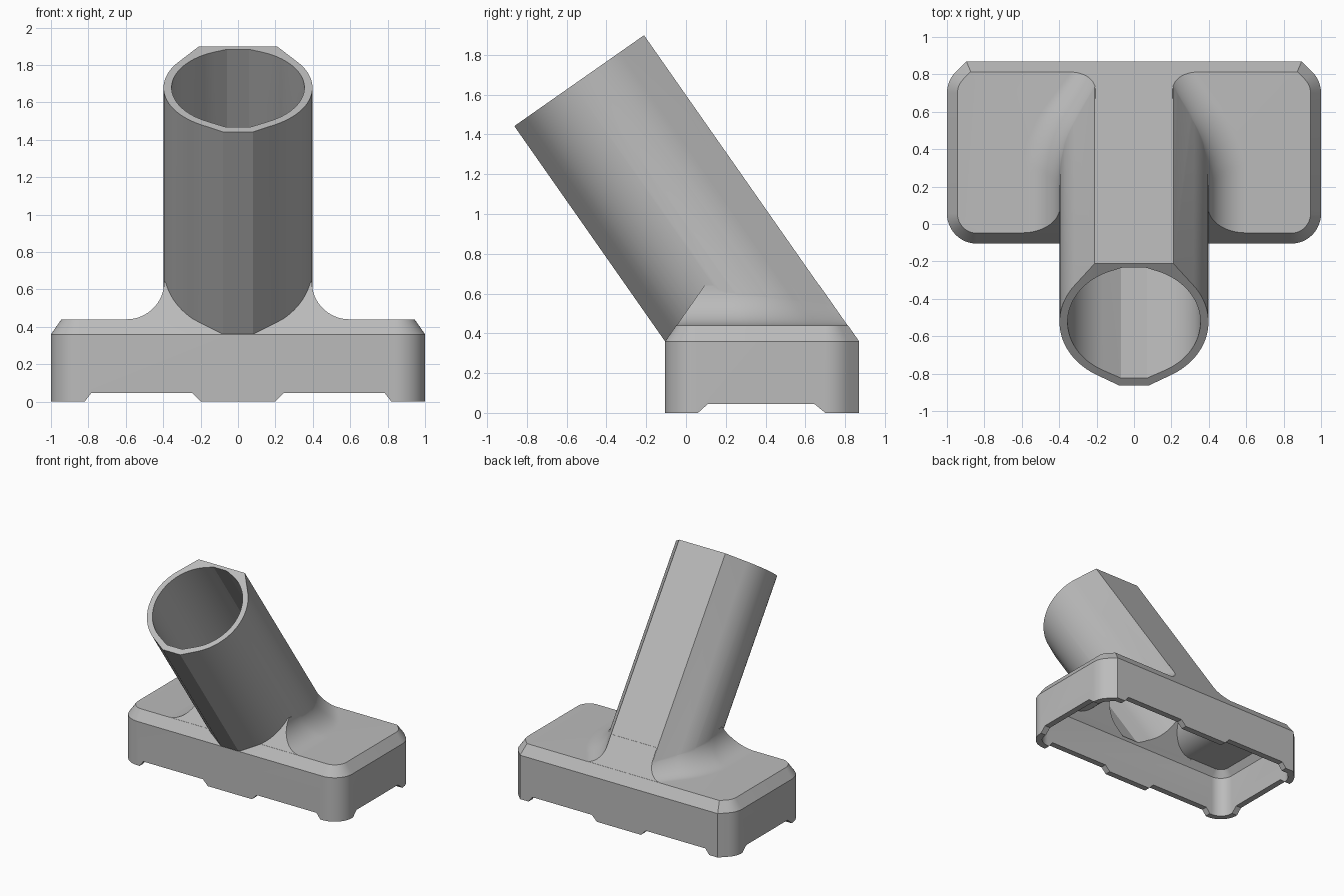
import bpy, bmesh, math
from mathutils import Vector

if "Cube" in bpy.data.objects:
    bpy.data.objects.remove(bpy.data.objects["Cube"])

TILT = math.radians(35)
AXIS = Vector((0, -math.sin(TILT), math.cos(TILT)))    # tube direction
ACROSS = Vector((0, math.cos(TILT), math.sin(TILT)))   # tube cross direction
END = Vector((0, -0.537, 1.67))                        # centre of the open end
SLOPE = math.tan(TILT)
FRONT, BACK, SHOULDER = -0.105, 0.87, 0.36
CENTRE = 0.015                                         # bore centre offset

grey = bpy.data.materials.new("light_grey")
grey.use_nodes = True
grey.diffuse_color = (0.5, 0.5, 0.5, 1)
grey.node_tree.nodes["Principled BSDF"].inputs["Base Color"].default_value = (0.5, 0.5, 0.5, 1)


def loft(name, rings):
    """Closed solid through rings with equal point counts."""
    bm = bmesh.new()
    loops = [[bm.verts.new(p) for p in ring] for ring in rings]
    n = len(loops[0])
    for low, high in zip(loops, loops[1:]):
        for i in range(n):
            j = (i + 1) % n
            bm.faces.new((low[i], low[j], high[j], high[i]))
    bm.faces.new(loops[0][::-1])
    bm.faces.new(loops[-1])
    bmesh.ops.recalc_face_normals(bm, faces=bm.faces[:])
    mesh = bpy.data.meshes.new(name)
    bm.to_mesh(mesh)
    bm.free()
    mesh.materials.append(grey)
    obj = bpy.data.objects.new(name, mesh)
    bpy.context.collection.objects.link(obj)
    return obj


def mirrored(half):
    """Complete a right-hand half outline with its mirror image."""
    return half + [(-x, y) for x, y in reversed(half)]


def base_ring(z, inset):
    """Rounded outline whose rear corners end in a 45 degree flat."""
    r, cx, cy = 0.16, 0.84, 0.70
    q, steps = r - inset, 12
    half = []
    for i in range(steps + 1):
        a = -math.pi / 2 * (1 - i / steps)
        half.append((cx + q * math.cos(a), FRONT + r + q * math.sin(a)))
    for i in range(steps // 2 + 1):
        a = math.pi / 2 * i / steps
        half.append((cx + q * math.cos(a), cy + q * math.sin(a)))
    top = BACK - inset
    half.append((cx + q * math.sqrt(2) - (top - cy), top))
    return [Vector((x, y, z)) for x, y in mirrored(half)]


def tube_half(r, low, high, steps=48):
    """Half section: circle with tangent flats to a lower and an upper land."""
    def tangent(p):
        return math.atan2(p[1], p[0]), math.acos(r / math.hypot(*p))
    (a, da), (b, db) = tangent(low), tangent(high)
    start, stop = a + da, b - db
    pts = [low]
    for i in range(steps + 1):
        t = start + (stop - start) * i / steps
        pts.append((r * math.cos(t), r * math.sin(t)))
    pts.append(high)
    return [(u, v + CENTRE) for u, v in pts]


def tube(name, half, bottom, extra):
    """Section swept along the axis, cut level at the bottom."""
    top = [END + Vector((u, 0, 0)) + ACROSS * v + AXIS * extra for u, v in mirrored(half)]
    low = [p + AXIS * ((bottom - p.z) / AXIS.z) for p in top]
    return loft(name, [low, top])


def half_width(half, r, v):
    if v <= CENTRE:
        return r
    for (u0, v0), (u1, v1) in zip(half, half[1:]):
        if v0 <= v <= v1 and v1 > CENTRE:
            return u0 + (u1 - u0) * (v - v0) / (v1 - v0)
    return half[-1][0]


def flare(name, half, r, z0, radius, inset, rows=32, levels=16):
    """Concave blend from the tube sides to the base top."""
    heights = [-0.01] + [radius * (1 - math.cos(math.pi / 2 * i / levels)) for i in range(levels + 1)]
    rings = []
    for h in heights:
        z = z0 + h
        shift = SLOPE * (z - SHOULDER)
        y0, y1 = FRONT + shift + inset, BACK - shift - inset
        mid = END.y + SLOPE * (END.z - z)
        side = []
        for i in range(rows + 1):
            y = y0 + (y1 - y0) * i / rows
            v = (y - mid) * math.cos(TILT)
            rad = radius * (1 - 0.35 * min(max(v / 0.4, 0), 1))
            k = max(rad - max(h, 0), 0)
            spread = rad - math.sqrt(rad * rad - k * k)
            side.append((half_width(half, r, v) + spread - 0.003, y))
        rings.append([Vector((x, y, z)) for x, y in mirrored(side)])
    return loft(name, rings)


def combine(target, tool, operation):
    mod = target.modifiers.new(operation.title(), 'BOOLEAN')
    mod.operation, mod.solver, mod.object = operation, 'EXACT', tool
    bpy.ops.object.select_all(action='DESELECT')
    target.select_set(True)
    bpy.context.view_layer.objects.active = target
    bpy.ops.object.modifier_apply(modifier=mod.name)
    bpy.data.objects.remove(tool)


# Outer solid: base, slanted tube and blend
outer = tube_half(0.398, (0.08, -0.413), (0.21, 0.383))
inner = tube_half(0.355, (0.07, -0.365), (0.06, 0.357))
body = loft("angled_tube_stand", [base_ring(0, 0), base_ring(SHOULDER, 0), base_ring(0.44, 0.056)])
combine(body, tube("tube", outer, SHOULDER + 0.002, 0), 'UNION')
combine(body, flare("blend", outer, 0.398, 0.44, 0.2, 0.002), 'UNION')

# Hollow inside
t = 0.05
cavity = loft("cavity", [base_ring(-0.02, t), base_ring(0.34, t), base_ring(0.395, t + 0.04)])
combine(body, cavity, 'DIFFERENCE')
combine(body, tube("bore", inner, SHOULDER, 0.1), 'DIFFERENCE')
combine(body, flare("inner_blend", inner, 0.355, 0.395, 0.245, 0.06), 'DIFFERENCE')

# Shallow slots between the feet
for side in (-1, 1):
    shape = [(0.16, -0.04), (0.2, 0), (0.245, 0.045), (0.785, 0.045), (0.82, 0), (0.86, -0.04)]
    slot = loft("slot", [[Vector((side * x, y, z)) for x, z in shape] for y in (-1, 2)])
    combine(body, slot, 'DIFFERENCE')
shape = [(0.02, -0.04), (0.06, 0), (0.11, 0.045), (0.645, 0.045), (0.7, 0), (0.74, -0.04)]
slot = loft("slot", [[Vector((x, y, z)) for y, z in shape] for x in (-2, 2)])
combine(body, slot, 'DIFFERENCE')

# Smooth curved surfaces, keep crisp edges
bpy.ops.object.select_all(action='DESELECT')
body.select_set(True)
bpy.context.view_layer.objects.active = body
bpy.ops.object.shade_smooth_by_angle(angle=math.radians(20))
